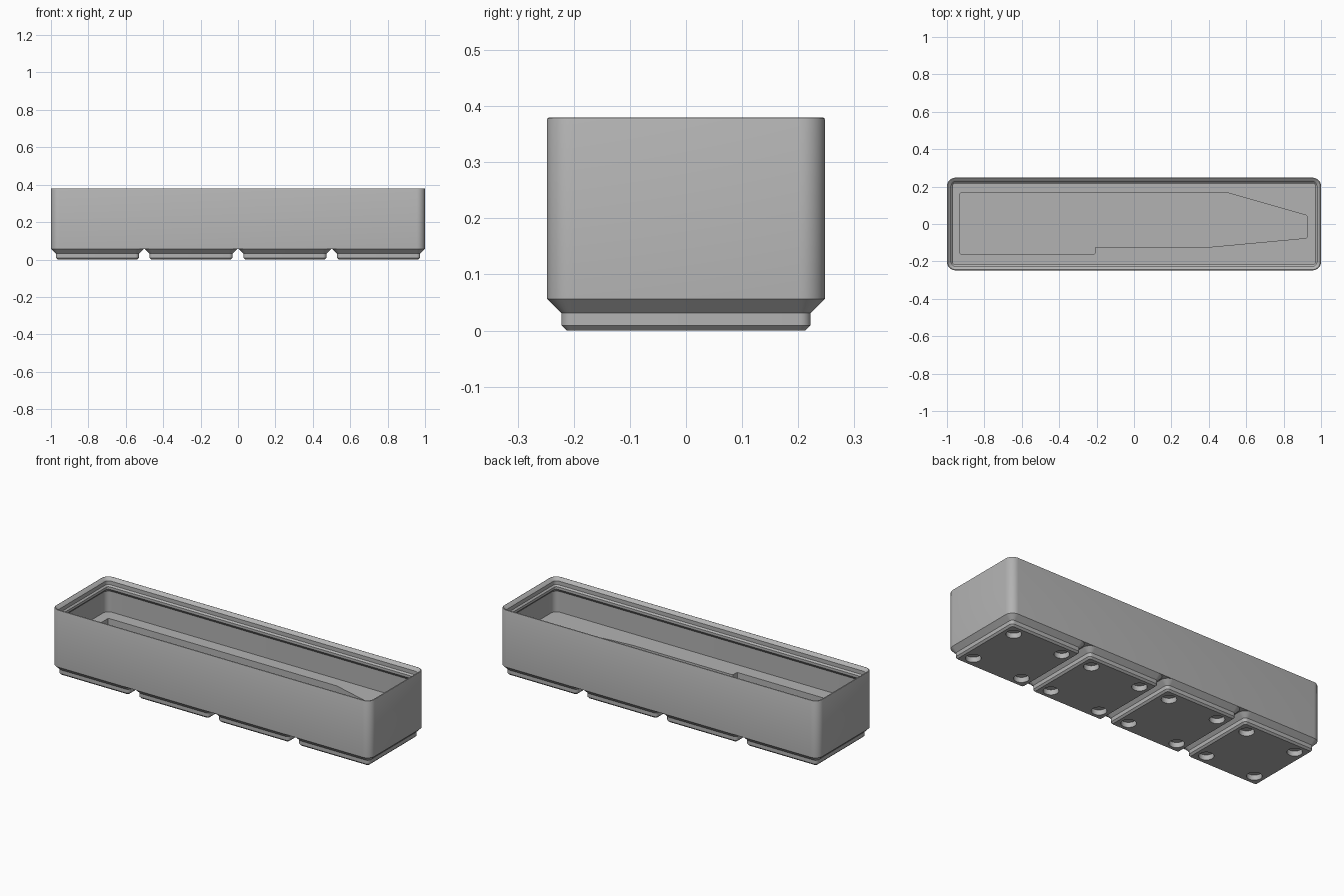
import bpy, bmesh, math

cube = bpy.data.objects.get("Cube")
if cube:
    bpy.data.objects.remove(cube, do_unlink=True)

MM = 2 / 167.5             # one millimetre in model units
PITCH, FOOT_W, RADIUS = 42 * MM, 41.5 * MM, 3.75 * MM

grey = bpy.data.materials.new("matte grey")
grey.use_nodes = True
colour = (0.45, 0.45, 0.45, 1)
grey.diffuse_color = colour
grey.node_tree.nodes["Principled BSDF"].inputs["Base Color"].default_value = colour


def finish(bm, name):
    bmesh.ops.recalc_face_normals(bm, faces=bm.faces)
    mesh = bpy.data.meshes.new(name)
    bm.to_mesh(mesh)
    bm.free()
    mesh.materials.append(grey)
    obj = bpy.data.objects.new(name, mesh)
    bpy.context.collection.objects.link(obj)
    return obj


def rounded_loop(bm, half_x, half_y, r, z, steps=8):
    verts = []
    for q, (sx, sy) in enumerate([(1, 1), (-1, 1), (-1, -1), (1, -1)]):
        for i in range(steps + 1):
            a = math.pi / 2 * (q + i / steps)
            verts.append(bm.verts.new((sx * (half_x - r) + r * math.cos(a),
                                       sy * (half_y - r) + r * math.sin(a), z)))
    return verts


def loft(name, half_x, half_y, profile):
    """Stack rounded rectangles; profile holds (inset, height) in millimetres."""
    bm = bmesh.new()
    loops = [rounded_loop(bm, half_x - d * MM, half_y - d * MM, RADIUS - d * MM, z * MM)
             for d, z in profile]
    for low, high in zip(loops, loops[1:]):
        for i in range(len(low)):
            j = (i + 1) % len(low)
            bm.faces.new((low[i], low[j], high[j], high[i]))
    bm.faces.new(loops[0])
    bm.faces.new(loops[-1])
    return finish(bm, name)


def cut(obj, cutter):
    mod = obj.modifiers.new("cut", "BOOLEAN")
    mod.operation, mod.solver, mod.object = "DIFFERENCE", "EXACT", cutter
    bpy.ops.object.select_all(action="DESELECT")
    bpy.context.view_layer.objects.active = obj
    obj.select_set(True)
    bpy.ops.object.modifier_apply(modifier=mod.name)
    bpy.data.objects.remove(cutter, do_unlink=True)


def smooth(obj):
    bpy.ops.object.select_all(action="DESELECT")
    bpy.context.view_layer.objects.active = obj
    obj.select_set(True)
    bpy.ops.object.shade_smooth_by_angle(angle=math.radians(25))


# Tray body: outer wall, rounded rim, stepped stacking lip, inner wall, floor
body = loft("tray_body", 1, FOOT_W / 2, [
    (0, 4.75), (0, 31.43), (0.12, 31.71), (0.4, 31.83), (0.68, 31.71),
    (1.9, 30.5), (1.9, 28.7), (2.6, 28), (2.6, 26.8), (0.95, 25.15), (0.95, 15.3)])

# Tool-shaped pocket sunk into the floor
outline = [(-.93, .166), (.503, .166), (.925, .045), (.925, -.075),
           (.417, -.122), (-.208, -.122), (-.208, -.16), (-.93, -.16)]
bm = bmesh.new()
face = bm.faces.new([bm.verts.new((x, y, 0.085)) for x, y in outline])
top = bmesh.ops.extrude_face_region(bm, geom=[face])["geom"]
bmesh.ops.translate(bm, vec=(0, 0, 0.2), verts=[v for v in top if isinstance(v, bmesh.types.BMVert)])
upright = [e for e in bm.edges if abs(e.verts[0].co.z - e.verts[1].co.z) > 0.1]
bmesh.ops.bevel(bm, geom=upright, offset=0.005, segments=3, profile=0.5, affect="EDGES")
cut(body, finish(bm, "pocket_cutter"))
smooth(body)

# Four stepped feet, each with four round magnet recesses
for n in range(4):
    cx = (n - 1.5) * PITCH
    foot = loft(f"foot_{n + 1}", FOOT_W / 2, FOOT_W / 2,
                [(2.95, 0), (2.15, 0.8), (2.15, 2.6), (0, 4.75)])
    bm = bmesh.new()
    for sx in (-1, 1):
        for sy in (-1, 1):
            made = bmesh.ops.create_cone(bm, cap_ends=True, segments=32, radius1=3.25 * MM,
                                         radius2=3.25 * MM, depth=4.8 * MM)
            bmesh.ops.translate(bm, vec=(sx * 13 * MM, sy * 13 * MM, 0), verts=made["verts"])
    cut(foot, finish(bm, "recess_cutter"))
    foot.location.x = cx
    smooth(foot)
